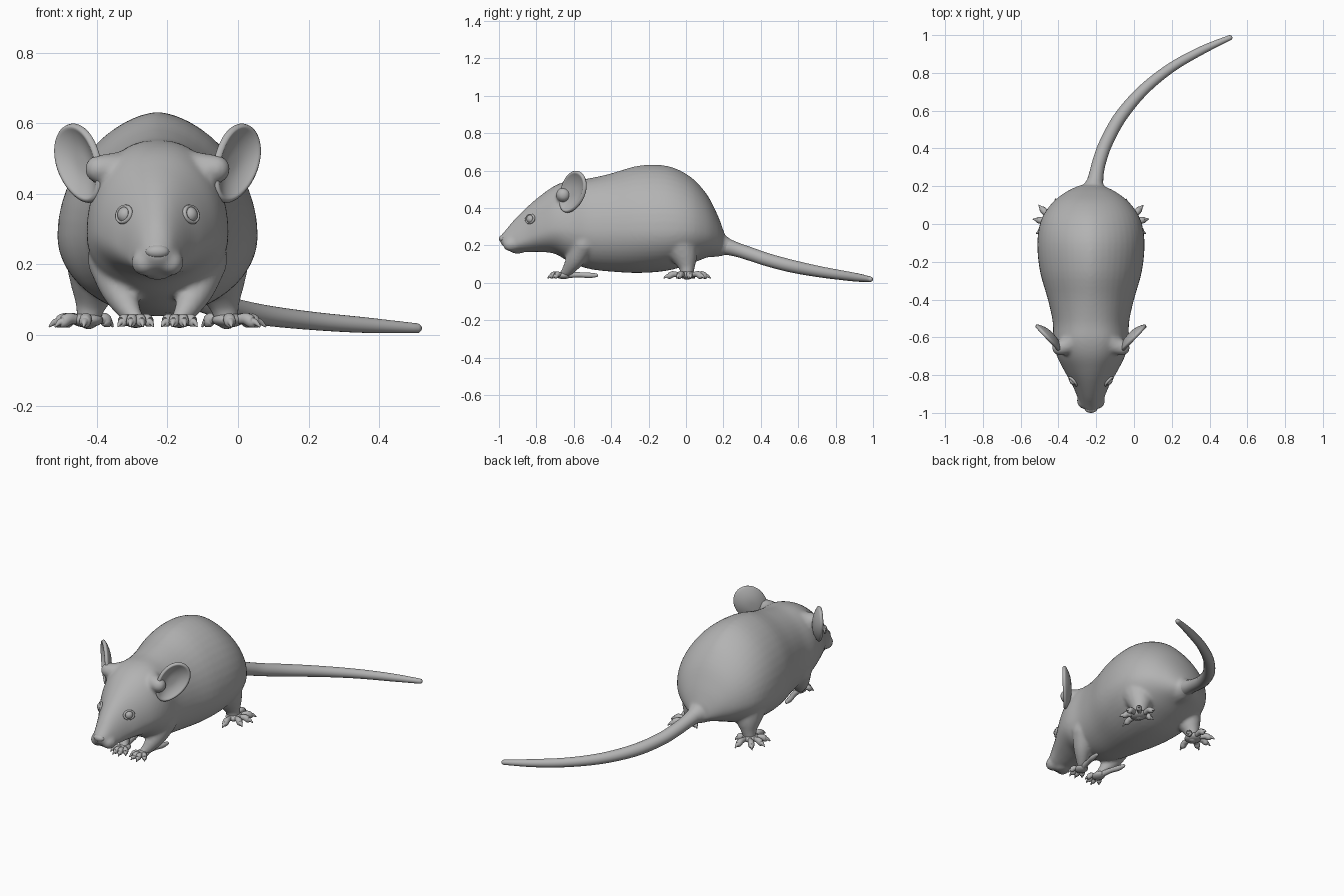
import bpy, bmesh, math
from mathutils import Vector, Matrix

if "Cube" in bpy.data.objects:
    bpy.data.objects.remove(bpy.data.objects["Cube"], do_unlink=True)

CX = -0.228  # the animal's own centre line

grey = bpy.data.materials.new("plain_grey")
grey.use_nodes = True
GREY = (0.45, 0.45, 0.45, 1)
grey.diffuse_color = GREY
grey.node_tree.nodes["Principled BSDF"].inputs["Base Color"].default_value = GREY


def smooth_points(pts, steps):
    """Catmull-Rom interpolation of tuples of any length."""
    out = []
    for i in range(len(pts) - 1):
        a, b, c, d = (pts[max(0, min(len(pts) - 1, i + k))] for k in (-1, 0, 1, 2))
        for s in range(steps):
            t = s / steps
            out.append([0.5 * (2 * q + (r - p) * t + (2 * p - 5 * q + 4 * r - w) * t * t
                               + (3 * q - p - 3 * r + w) * t ** 3)
                        for p, q, r, w in zip(a, b, c, d)])
    return out + [list(pts[-1])]


def loft(bm, rings):
    """Bridge equal rings of points and cap both ends."""
    loops = [[bm.verts.new(p) for p in ring] for ring in rings]
    n = len(loops[0])
    for a, b in zip(loops, loops[1:]):
        for i in range(n):
            j = (i + 1) % n
            bm.faces.new((a[i], a[j], b[j], b[i]))
    bm.faces.new(loops[0][::-1])
    bm.faces.new(loops[-1])


def limb(bm, pts, steps=5, n=14):
    """Rounded tube through (x, y, z, radius) points."""
    path = smooth_points(pts, steps)
    rings = []
    for i, p in enumerate(path):
        a = Vector(path[max(i - 1, 0)][:3])
        b = Vector(path[min(i + 1, len(path) - 1)][:3])
        turn = (b - a).to_track_quat('Z', 'Y')
        axis, here, r = (b - a).normalized(), Vector(p[:3]), p[3]
        caps = [(0, 1)]
        if i == 0:
            caps = [(-1, 0.08), (-0.87, 0.5), (-0.5, 0.87), (0, 1)]
        elif i == len(path) - 1:
            caps = [(0, 1), (0.5, 0.87), (0.87, 0.5), (1, 0.08)]
        for along, size in caps:
            rings.append([here + axis * along * r + turn @ Vector(
                (math.cos(2 * math.pi * k / n), math.sin(2 * math.pi * k / n), 0)) * r * size
                for k in range(n)])
    loft(bm, rings)


def ball(bm, centre, size, segments=20):
    m = Matrix.Translation(centre) @ Matrix.Diagonal((*size, 1))
    bmesh.ops.create_uvsphere(bm, u_segments=segments, v_segments=segments // 2, radius=1, matrix=m)


def finish(name, bm, mirror=False):
    bmesh.ops.recalc_face_normals(bm, faces=bm.faces)
    for f in bm.faces:
        f.smooth = True
    mesh = bpy.data.meshes.new(name)
    bm.to_mesh(mesh)
    bm.free()
    mesh.materials.append(grey)
    ob = bpy.data.objects.new(name, mesh)
    ob.location.x = CX
    bpy.context.collection.objects.link(ob)
    if mirror:
        ob.modifiers.new("both_sides", 'MIRROR').use_mirror_merge = False
    return ob


# Body and head: y, bottom, widest height, top, half width, shoulder exponent
STATIONS = [
    (-.993, .215, .235, .25, .022, 1), (-.97, .188, .225, .275, .045, 1),
    (-.92, .167, .21, .335, .070, 1), (-.85, .165, .24, .405, .100, 1),
    (-.78, .165, .27, .465, .140, 1), (-.70, .155, .29, .52, .180, .9),
    (-.62, .11, .29, .548, .200, .85), (-.52, .075, .28, .558, .202, .95),
    (-.40, .06, .28, .585, .228, 1.1), (-.25, .053, .28, .627, .270, 1.2),
    (-.10, .065, .28, .625, .284, 1.2), (.02, .10, .28, .57, .264, 1.2),
    (.11, .135, .27, .475, .207, 1.1), (.17, .155, .25, .36, .132, 1),
    (.205, .17, .21, .265, .06, 1)]
bm = bmesh.new()
rings = []
for y, low, mid, top, w, e in smooth_points(STATIONS, 4):
    ring = []
    for k in range(48):
        c, s = math.cos(math.tau * k / 48), math.sin(math.tau * k / 48)
        power = e if s > 0 else 1
        ring.append((w * math.copysign(abs(c) ** power, c), y,
                     mid + s * ((top - mid) if s > 0 else (mid - low))))
    rings.append(ring)
loft(bm, rings)

# Muzzle pads, chin, legs, ear roots and tail root fused into the body
ball(bm, (0, -.90, .185), (.045, .05, .03))
for s in (-1, 1):
    ball(bm, (s * .037, -.935, .205), (.038, .045, .038))
    limb(bm, [(s * .13, -.55, .21, .07), (s * .11, -.59, .13, .052),
              (s * .08, -.63, .07, .034), (s * .062, -.655, .045, .024)])
    limb(bm, [(s * .165, -.03, .20, .10), (s * .18, -.005, .13, .068),
              (s * .19, .005, .08, .043), (s * .195, .005, .05, .036)])
    limb(bm, [(s * .07, -.60, .47, .06), (s * .12, -.64, .468, .05), (s * .165, -.655, .47, .042)])
limb(bm, [(0, .08, .23, .10), (.012, .17, .205, .07), (.022, .23, .192, .043), (.03, .27, .178, .03)])
body = finish("body", bm)
remesh = body.modifiers.new("fuse", 'REMESH')
remesh.mode, remesh.voxel_size, remesh.use_smooth_shade = 'VOXEL', 0.009, True
relax = body.modifiers.new("relax", 'SMOOTH')
relax.factor, relax.iterations = 0.5, 9

# Nose
bm = bmesh.new()
ball(bm, (0, -.978, .236), (.034, .022, .02))
finish("nose", bm)

# Tail
bm = bmesh.new()
limb(bm, [(.015, .18, .205, .05), (.03, .27, .178, .038), (.05, .35, .152, .036),
          (.085, .44, .122, .035), (.158, .57, .088, .034), (.278, .71, .06, .030),
          (.428, .83, .041, .026), (.588, .92, .028, .022), (.735, .986, .019, .014)], 6, 20)
finish("tail", bm)

# Ears: cupped ovals on a slanted plane, thickened
bm = bmesh.new()
out = Vector((.68, .73, 0))
up = Vector((0, 0, 1))
v_axis, u_axis = out * .55 + up * .83, out * .83 - up * .55
normal = Vector((.73, -.68, 0))
centre = Vector((.226, -.612, .485))
loops = []
for r in (.2, .4, .6, .8, .92, 1):
    loop = []
    for k in range(32):
        a = math.tau * k / 32
        u, v = .082 * r * math.cos(a) * (1 + .12 * math.sin(a)), .122 * r * math.sin(a)
        loop.append(bm.verts.new(centre + u_axis * u + v_axis * v - normal * .032 * (1 - r ** 2.5)))
    loops.append(loop)
for a, b in zip(loops, loops[1:]):
    for k in range(32):
        bm.faces.new((a[k], a[(k + 1) % 32], b[(k + 1) % 32], b[k]))
bm.faces.new(loops[0])
ears = finish("ears", bm)
thick = ears.modifiers.new("thickness", 'SOLIDIFY')
thick.thickness, thick.offset = 0.02, 0
ears.modifiers.new("round", 'SUBSURF').levels = 1
ears.modifiers["round"].render_levels = 1
ears.modifiers.new("both_sides", 'MIRROR').use_mirror_merge = False

# Eyes and eyelids
gaze = Vector((.72, -.65, .25)).normalized()
eye = Vector((.090, -.829, .34))
bm = bmesh.new()
ball(bm, eye, (.024, .024, .024), 24)
finish("eyes", bm, True)
bm = bmesh.new()
turn = gaze.to_track_quat('Z', 'Y')
grid = []
for i in range(28):
    a = math.tau * i / 28
    grid.append([])
    for j in range(8):
        b = math.tau * j / 8
        rad = 1 + .24 * math.cos(b)
        grid[-1].append(bm.verts.new(eye + gaze * .007 + turn @ Vector(
            (.027 * rad * math.cos(a), .023 * rad * math.sin(a), .007 * math.sin(b)))))
for i in range(28):
    for j in range(8):
        p, q = grid[i], grid[(i + 1) % 28]
        bm.faces.new((p[j], q[j], q[(j + 1) % 8], p[(j + 1) % 8]))
finish("eyelids", bm, True)


def toe(bm, x, y, angle, length, thick):
    """Knuckled toe ending in a small claw; angle in degrees from +x."""
    c, s = math.cos(math.radians(angle)), math.sin(math.radians(angle))
    shape = [(.0, .044, .8), (.35, .044, .8), (.62, .046, 1.05), (.78, .036, 1.0),
             (.88, .036, .55), (1.0, .025, .2)]
    limb(bm, [(x + c * length * t, y + s * length * t, z, thick * k) for t, z, k in shape], 3, 10)


# Hind feet: wide fan of toes
bm = bmesh.new()
ball(bm, (.20, .005, .043), (.046, .05, .022))
for angle, length in ((-82, .125), (-30, .112), (10, .115), (48, .125), (92, .125), (150, .075)):
    toe(bm, .192, .006, angle, length, .0165)
finish("hind_feet", bm, True)

# Front paws: forward toes and a long flat heel
bm = bmesh.new()
ball(bm, (.062, -.655, .040), (.034, .042, .02))
for angle, length in ((-128, .08), (-103, .092), (-80, .092), (-52, .08)):
    toe(bm, .062, -.648, angle, length, .0145)
limb(bm, [(.066, -.64, .042, .018), (.08, -.57, .043, .014), (.092, -.52, .04, .015),
          (.098, -.48, .04, .010)])
finish("front_paws", bm, True)
